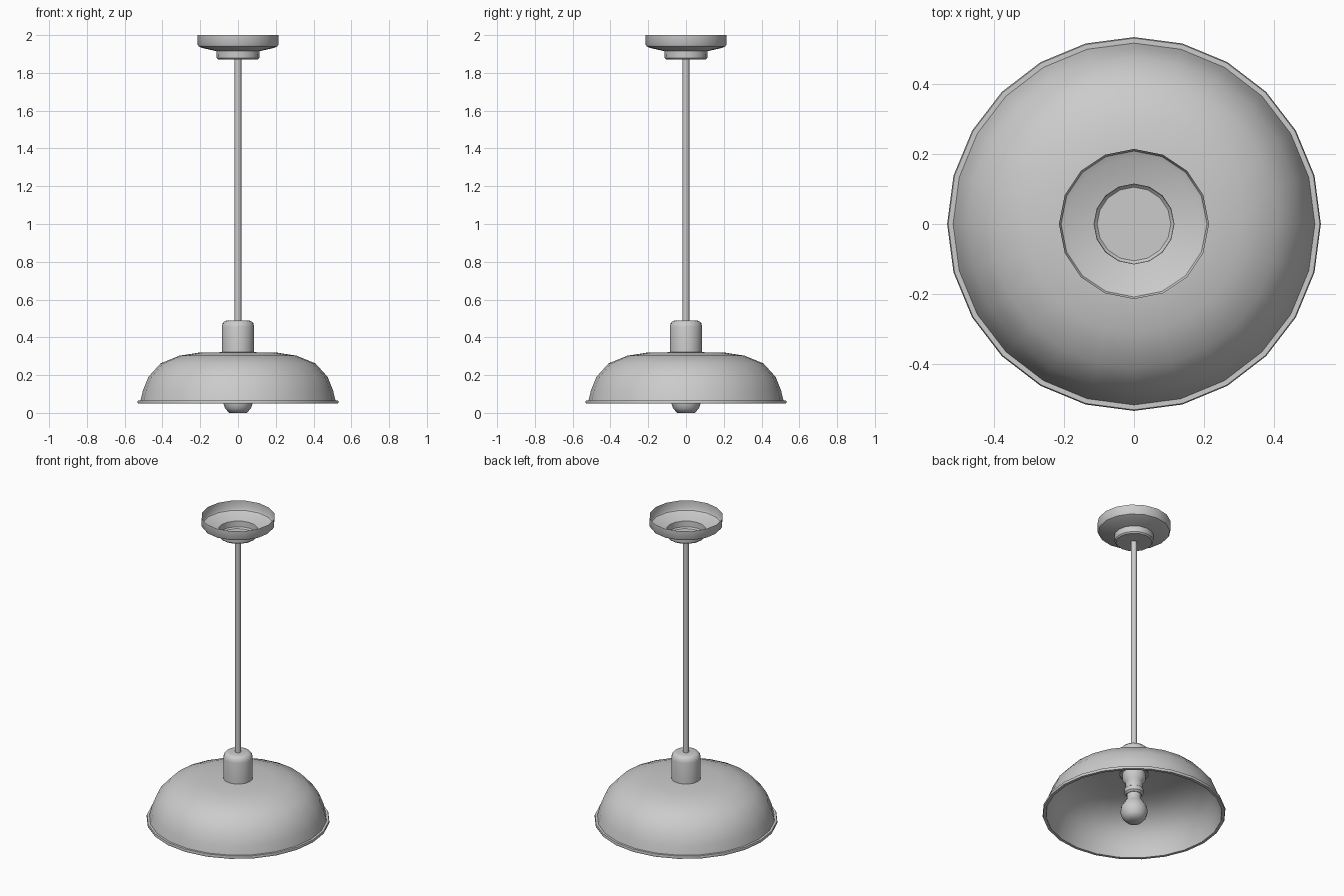
import bpy, bmesh, math

if "Cube" in bpy.data.objects:
    bpy.data.objects.remove(bpy.data.objects["Cube"], do_unlink=True)

GREY = (0.6, 0.6, 0.6, 1)
metal = bpy.data.materials.new("light_grey")
metal.use_nodes = True
metal.diffuse_color = GREY
metal.node_tree.nodes["Principled BSDF"].inputs["Base Color"].default_value = GREY


def lathe(name, profile, sides, angle=35):
    """Spin an (r, z) profile about z; r = 0 closes to a pole."""
    bm = bmesh.new()
    rings = []
    for r, z in profile:
        count = sides if r else 1
        rings.append([bm.verts.new((r * math.cos(math.tau * i / sides),
                                    r * math.sin(math.tau * i / sides), z))
                      for i in range(count)])
    for a, b in zip(rings, rings[1:]):
        for i in range(sides):
            j = (i + 1) % sides
            corners = [a[i % len(a)], a[j % len(a)], b[j % len(b)], b[i % len(b)]]
            bm.faces.new(list(dict.fromkeys(corners)))
    mesh = bpy.data.meshes.new(name)
    bm.to_mesh(mesh)
    bm.free()
    obj = bpy.data.objects.new(name, mesh)
    bpy.context.collection.objects.link(obj)
    mesh.materials.append(metal)
    bpy.ops.object.select_all(action='DESELECT')
    obj.select_set(True)
    bpy.context.view_layer.objects.active = obj
    bpy.ops.object.shade_smooth_by_angle(angle=math.radians(angle))
    return obj


# Ceiling canopy: thin cup, open at the top
lathe("ceiling_canopy", [(0, 1.87), (0.105, 1.87), (0.113, 1.878), (0.114, 1.915),
                         (0.19, 1.932), (0.208, 1.94), (0.214, 1.95), (0.214, 2.0)], 16)

# Hanging rod
lathe("hanging_rod", [(0, 0.47), (0.018, 0.47), (0.018, 1.872), (0, 1.872)], 12, 40)

# Rounded cover where the rod meets the shade
lathe("socket_cover", [(0.085, 0.31), (0.086, 0.455), (0.081, 0.475),
                       (0.068, 0.487), (0.05, 0.49), (0, 0.49)], 16, 50)

# Domed shade: outer skin, rolled lip, then inner skin
outer = [(0, 0.322), (0.2, 0.32), (0.31, 0.303), (0.41, 0.262), (0.475, 0.19), (0.503, 0.12),
         (0.516, 0.066)]
lip = [(0.53, 0.066), (0.533, 0.058), (0.53, 0.049), (0.512, 0.049)]
inner = [(max(r - 0.006, 0), z - 0.006) for r, z in reversed(outer)]
lathe("lamp_shade", outer + lip + inner, 24, 40)

# Lamp holder beneath the shade
lathe("lamp_holder", [(0, 0.315), (0.068, 0.315), (0.068, 0.275), (0.052, 0.255),
                      (0.05, 0.215), (0.056, 0.21), (0.056, 0.185), (0.045, 0.175),
                      (0, 0.175)], 16, 40)

# Globe bulb with a short neck
bulb = [(0, 0)] + [(0.08 * math.sin(t), 0.08 - 0.08 * math.cos(t))
                   for t in (math.radians(a) for a in (36, 60, 85, 110, 135))]
bulb[0] = (0, bulb[1][1])
bulb = [(r, max(0, z - 0.015)) for r, z in bulb]
lathe("light_bulb", bulb + [(0.042, 0.145), (0.042, 0.18), (0, 0.18)], 16, 60)
